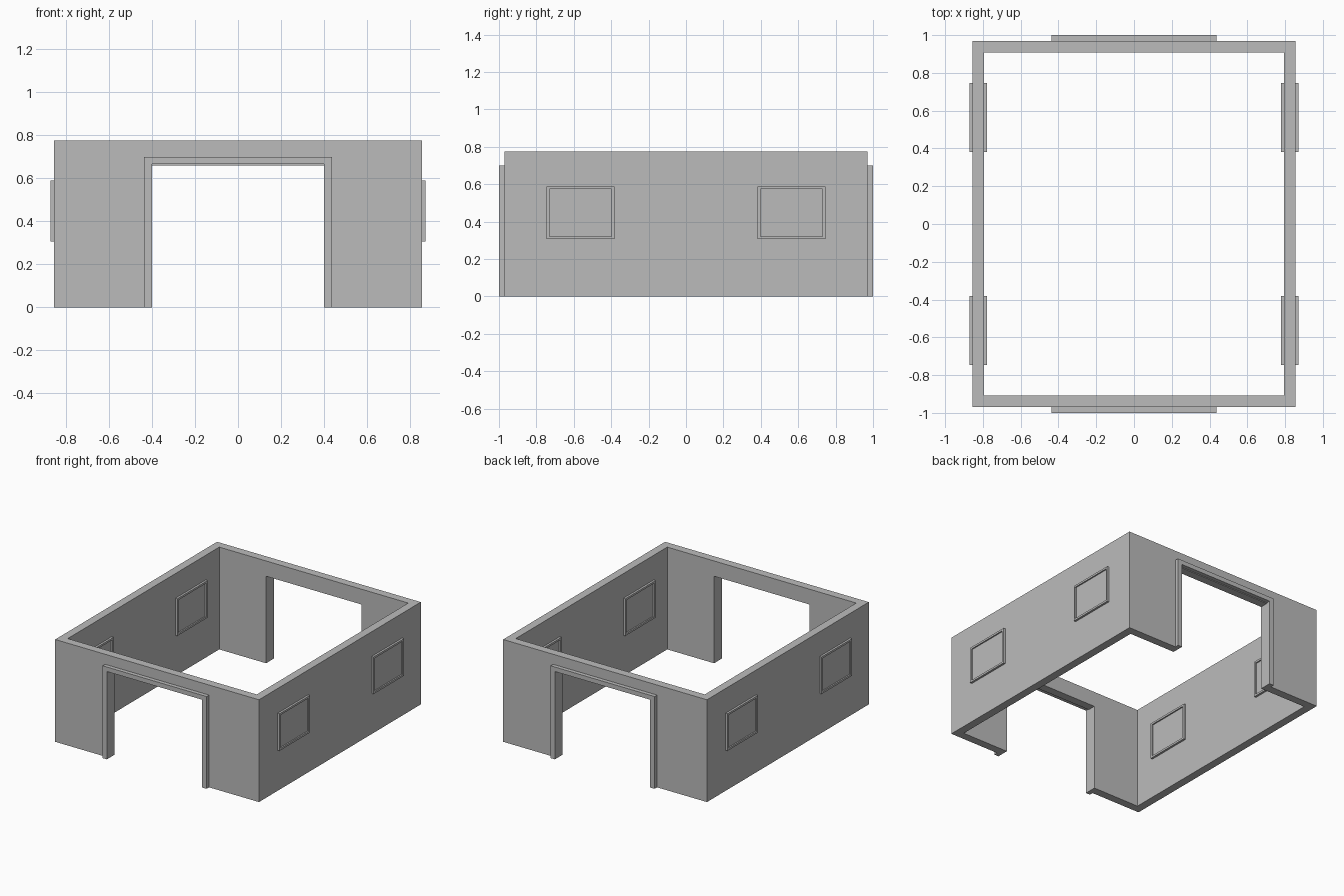
import bpy
import bmesh

cube = bpy.data.objects.get("Cube")
if cube:
    bpy.data.objects.remove(cube, do_unlink=True)

grey = bpy.data.materials.new("plain grey")
grey.use_nodes = True
grey.diffuse_color = (0.5, 0.5, 0.5, 1)
grey.node_tree.nodes["Principled BSDF"].inputs["Base Color"].default_value = (0.5, 0.5, 0.5, 1)

# Main dimensions
WALL_X, WALL_Y, HEIGHT, THICK = 0.855, 0.97, 0.776, 0.062
DOOR_X, DOOR_Z = 0.40, 0.66
WIN_Y, WIN_Z, WIN_W, WIN_H = 0.564, 0.448, 0.363, 0.282


def make_object(name, bm):
    bmesh.ops.recalc_face_normals(bm, faces=bm.faces)
    mesh = bpy.data.meshes.new(name)
    bm.to_mesh(mesh)
    bm.free()
    mesh.materials.append(grey)
    obj = bpy.data.objects.new(name, mesh)
    bpy.context.collection.objects.link(obj)
    return obj


def box(name, center, size):
    bm = bmesh.new()
    bmesh.ops.create_cube(bm, size=1)
    bmesh.ops.scale(bm, vec=size, verts=bm.verts)
    bmesh.ops.translate(bm, vec=center, verts=bm.verts)
    return make_object(name, bm)


def strip(name, outer, inner, thickness, closed):
    """Flat band between two matching point paths, extruded along its thickness."""
    bm = bmesh.new()
    a = [bm.verts.new(p) for p in outer]
    b = [bm.verts.new(p) for p in inner]
    n = len(a)
    for i in range(n if closed else n - 1):
        j = (i + 1) % n
        bm.faces.new((a[i], a[j], b[j], b[i]))
    out = bmesh.ops.extrude_face_region(bm, geom=bm.faces[:])
    moved = [v for v in out["geom"] if isinstance(v, bmesh.types.BMVert)]
    bmesh.ops.translate(bm, vec=thickness, verts=moved)
    return make_object(name, bm)


def cut(obj, cutter):
    cutter.hide_render = True
    mod = obj.modifiers.new("opening", "BOOLEAN")
    mod.operation = "DIFFERENCE"
    mod.solver = "EXACT"
    mod.object = cutter
    bpy.context.view_layer.objects.active = obj
    bpy.ops.object.modifier_apply(modifier=mod.name)
    bpy.data.objects.remove(cutter, do_unlink=True)


# Four walls as one open ring
def plan(x, y):
    return [(-x, -y, 0), (x, -y, 0), (x, y, 0), (-x, y, 0)]


walls = strip("walls", plan(WALL_X, WALL_Y), plan(WALL_X - THICK, WALL_Y - THICK),
              (0, 0, HEIGHT), True)

# Doorway through the front and back walls
cut(walls, box("door_cutter", (0, 0, 0), (2 * DOOR_X, 3, 2 * DOOR_Z)))

# Window holes through both side walls
for s in (-1, 1):
    cut(walls, box("window_cutter", (0, s * WIN_Y, WIN_Z), (3, WIN_W - 0.015, WIN_H - 0.015)))


# Door surrounds on the outer faces
def arch(x, y, z):
    return [(-x, y, 0), (-x, y, z), (x, y, z), (x, y, 0)]


for side, s in (("front", -1), ("back", 1)):
    strip(side + "_door_frame", arch(0.436, s * WALL_Y, 0.70),
          arch(DOOR_X, s * WALL_Y, 0.666), (0, s * 0.03, 0), False)


# Window frames and recessed panes
def rect(x, y, w, h):
    return [(x, y + i * w / 2, WIN_Z + j * h / 2)
            for i, j in ((-1, -1), (1, -1), (1, 1), (-1, 1))]


wall_mid = WALL_X - THICK / 2
for side, sx in (("left", 1), ("right", -1)):
    for end, sy in (("front", -1), ("back", 1)):
        name = f"{side}_{end}_window"
        x, y = sx * wall_mid, sy * WIN_Y
        strip(name + "_frame", rect(x - 0.047, y, WIN_W, WIN_H),
              rect(x - 0.047, y, WIN_W - 0.03, WIN_H - 0.03), (0.094, 0, 0), True)
        box(name + "_pane", (x, y, WIN_Z), (0.074, WIN_W - 0.03, WIN_H - 0.03))
